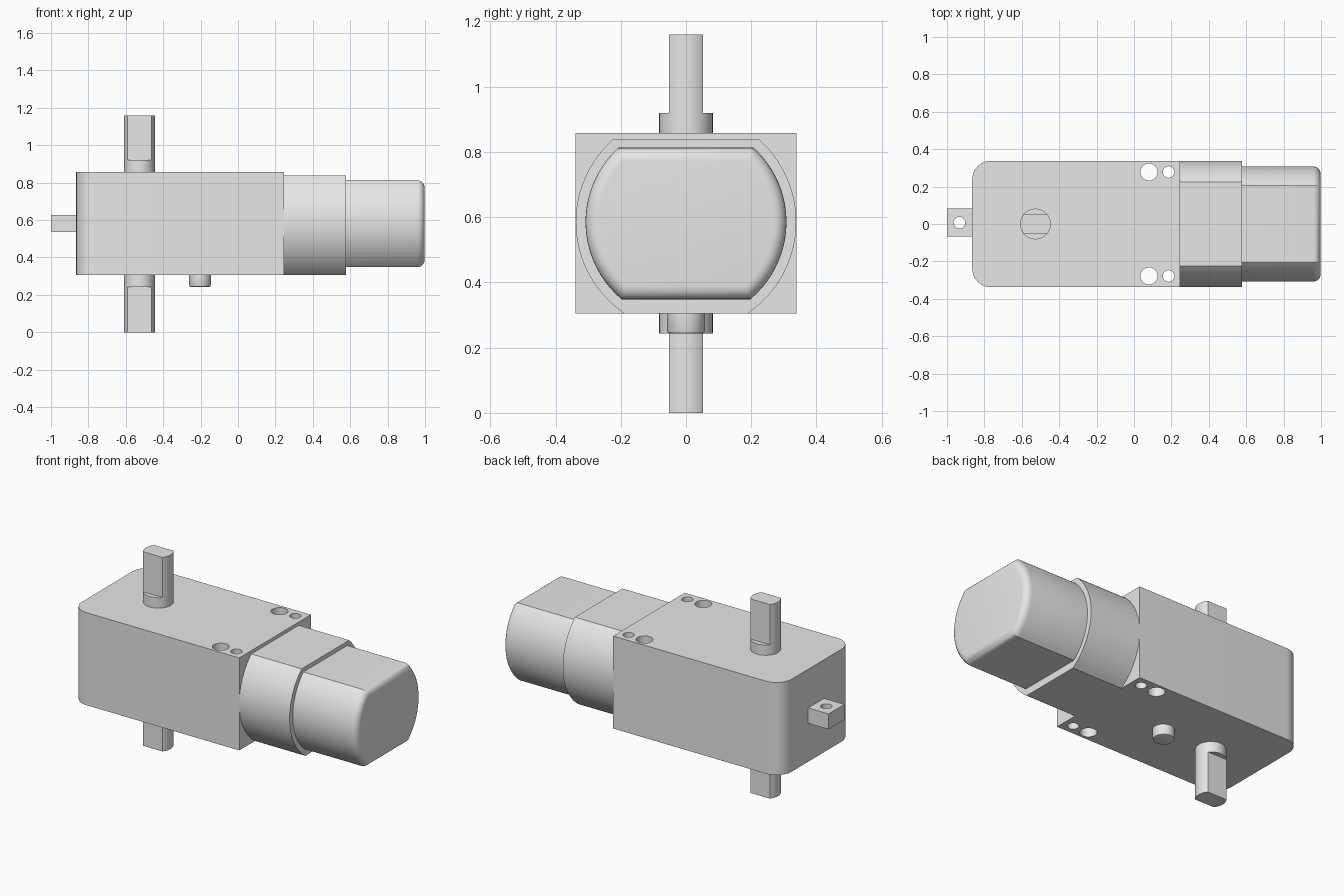
import bpy, bmesh
from math import pi, sin, cos, asin, radians
from mathutils import Matrix, Vector

cube = bpy.data.objects.get("Cube")
if cube:
    bpy.data.objects.remove(cube, do_unlink=True)

grey = bpy.data.materials.new("light_grey")
grey.use_nodes = True
grey.diffuse_color = (0.8, 0.8, 0.8, 1)
grey.node_tree.nodes["Principled BSDF"].inputs["Base Color"].default_value = (0.8, 0.8, 0.8, 1)


def arc(cx, cy, r, start, end, n):
    return [(cx + r * cos(start + (end - start) * i / n),
             cy + r * sin(start + (end - start) * i / n)) for i in range(n + 1)]


def circle(cx, cy, r, n=48):
    return arc(cx, cy, r, 0, 2 * pi, n)[:-1]


def flattened_circle(cx, cy, r, low, high, n=28):
    """Circle about (cx, cy), cut flat at two heights."""
    a, b = asin((low - cy) / r), asin((high - cy) / r)
    return arc(cx, cy, r, a, b, n) + arc(cx, cy, r, pi - b, pi - a, n)


def add_prism(bm, outline, low, high, along_x=False):
    """Extrude an outline along z, or along x with the outline in y and z."""
    place = (lambda a, b: (low, a, b)) if along_x else (lambda a, b: (a, b, low))
    face = bm.faces.new([bm.verts.new(place(a, b)) for a, b in outline])
    top = bmesh.ops.extrude_face_region(bm, geom=[face])["geom"]
    step = Vector((high - low, 0, 0) if along_x else (0, 0, high - low))
    bmesh.ops.translate(bm, vec=step, verts=[g for g in top if isinstance(g, bmesh.types.BMVert)])


def round_end(bm, axis, value, radius, segments):
    edges = [e for e in bm.edges if all(abs(v.co[axis] - value) < 1e-5 for v in e.verts)]
    bmesh.ops.bevel(bm, geom=edges, offset=radius, segments=segments, profile=0.5,
                    affect='EDGES', clamp_overlap=False)


def finish(name, bm):
    bmesh.ops.recalc_face_normals(bm, faces=bm.faces)
    mesh = bpy.data.meshes.new(name)
    bm.to_mesh(mesh)
    bm.free()
    obj = bpy.data.objects.new(name, mesh)
    bpy.context.collection.objects.link(obj)
    mesh.materials.append(grey)
    return obj


def activate(obj):
    bpy.ops.object.select_all(action='DESELECT')
    obj.select_set(True)
    bpy.context.view_layer.objects.active = obj


def drill(obj, holes):
    """Cut vertical through holes given as (x, y, radius)."""
    bm = bmesh.new()
    for x, y, r in holes:
        add_prism(bm, circle(x, y, r, 32), 0.1, 1.1)
    cutter = finish("hole_cutter", bm)
    cutter.hide_render = True
    mod = obj.modifiers.new("holes", 'BOOLEAN')
    mod.operation, mod.solver, mod.object = 'DIFFERENCE', 'EXACT', cutter
    activate(obj)
    bpy.ops.object.modifier_apply(modifier=mod.name)
    bpy.data.objects.remove(cutter, do_unlink=True)


# Gearbox housing, rounded at the shaft end, with four mounting holes
W, R, BACK, FRONT = 0.338, 0.1, -0.865, 0.245
outline = [(FRONT, -W), (FRONT, W)]
outline += arc(BACK + R, W - R, R, pi / 2, pi, 10)
outline += arc(BACK + R, R - W, R, pi, 1.5 * pi, 10)
bm = bmesh.new()
add_prism(bm, outline, 0.305, 0.858)
gearbox = finish("gearbox_housing", bm)
drill(gearbox, [(x, side * 0.278, r) for side in (-1, 1) for x, r in ((0.08, 0.046), (0.185, 0.031))])

# Mounting tab with its hole
bm = bmesh.new()
add_prism(bm, [(-1, -0.068), (BACK, -0.068), (BACK, 0.082), (-1, 0.082)], 0.535, 0.627)
tab = finish("mounting_tab", bm)
drill(tab, [(-0.933, 0.007, 0.031)])

# Motor collar and motor can, both flattened above and below
AXIS = 0.585
bm = bmesh.new()
add_prism(bm, flattened_circle(0, AXIS, W, 0.305, 0.838), FRONT, 0.578, along_x=True)
collar = finish("motor_collar", bm)

bm = bmesh.new()
add_prism(bm, flattened_circle(0, AXIS, 0.308, 0.348, 0.813), 0.578, 0.998, along_x=True)
round_end(bm, 0, 0.998, 0.04, 6)
can = finish("motor_can", bm)

# Output shaft: round in the middle, two flats at each tip
SX, SR, FLAT = -0.527, 0.082, 0.052
bm = bmesh.new()
add_prism(bm, circle(SX, 0, SR), 0.243, 0.92)
for low, high in ((0, 0.243), (0.92, 1.16)):
    add_prism(bm, flattened_circle(SX, 0, SR, -FLAT, FLAT, 10), low, high)
shaft = finish("output_shaft", bm)

# Locating peg under the housing
bm = bmesh.new()
add_prism(bm, circle(-0.203, 0, 0.058), 0.243, 0.305)
round_end(bm, 2, 0.243, 0.008, 2)
peg = finish("locating_peg", bm)

for obj in (gearbox, tab, collar, can, shaft, peg):
    activate(obj)
    bpy.ops.object.shade_smooth_by_angle(angle=radians(30))
